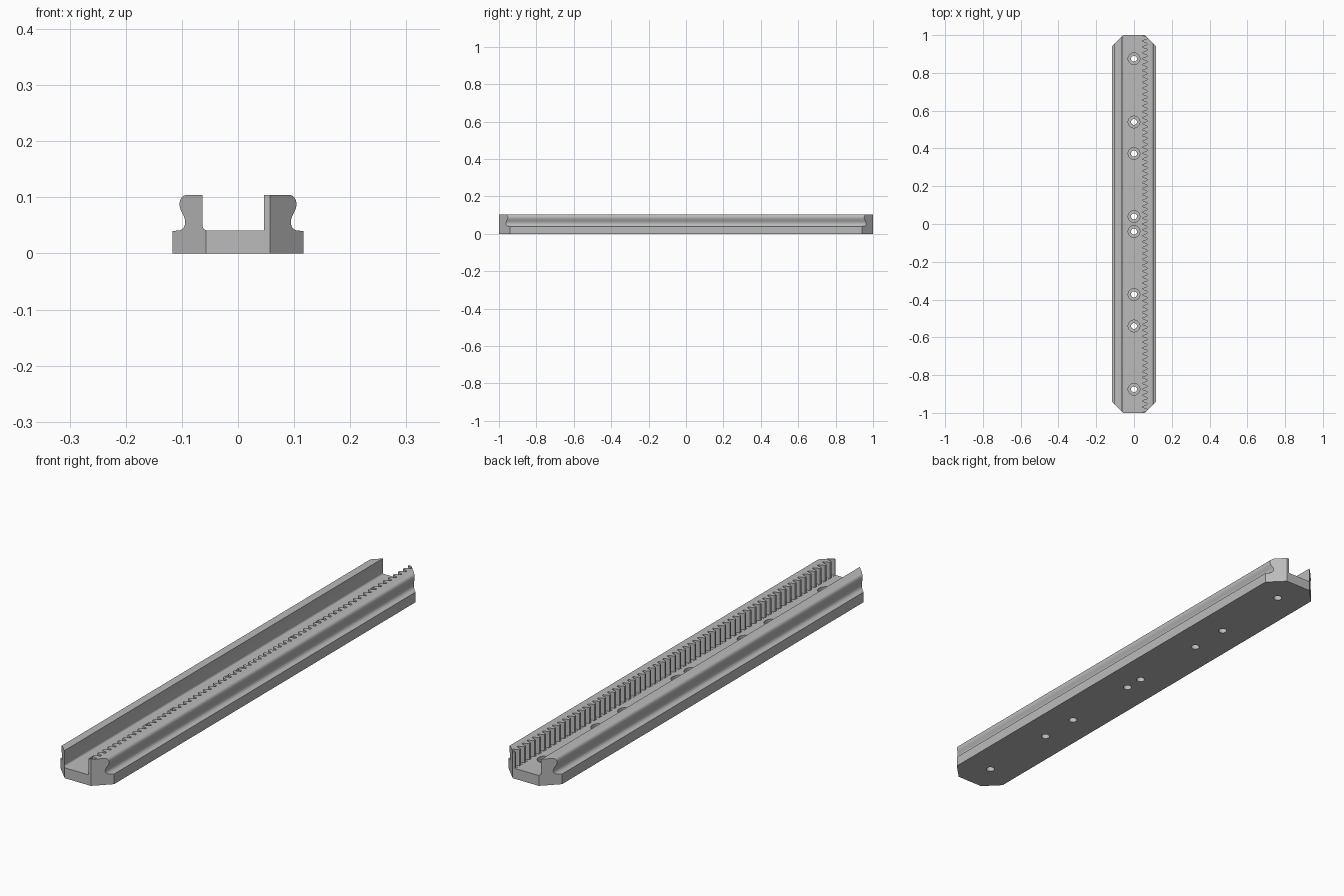
import bpy, bmesh, math

if "Cube" in bpy.data.objects:
    bpy.data.objects.remove(bpy.data.objects["Cube"])

grey = bpy.data.materials.new("machined_grey")
grey.diffuse_color = (0.5, 0.5, 0.5, 1)
grey.use_nodes = True
grey.node_tree.nodes["Principled BSDF"].inputs["Base Color"].default_value = grey.diffuse_color


def add_prism(bm, pts, lo, hi, along="z"):
    """Extrude a 2D outline along z (pts = x,y) or along y (pts = x,z)."""
    put = (lambda p, t: (p[0], p[1], t)) if along == "z" else (lambda p, t: (p[0], t, p[1]))
    a = [bm.verts.new(put(p, lo)) for p in pts]
    b = [bm.verts.new(put(p, hi)) for p in pts]
    n = len(pts)
    bm.faces.new(a)
    bm.faces.new(b[::-1])
    for i in range(n):
        j = (i + 1) % n
        bm.faces.new((a[j], a[i], b[i], b[j]))


def make_object(name, bm):
    bmesh.ops.recalc_face_normals(bm, faces=bm.faces[:])
    me = bpy.data.meshes.new(name)
    bm.to_mesh(me)
    bm.free()
    ob = bpy.data.objects.new(name, me)
    bpy.context.collection.objects.link(ob)
    return ob


def circle(y, r, n=32):
    return [(r * math.cos(2 * math.pi * i / n), y + r * math.sin(2 * math.pi * i / n))
            for i in range(n)]


FLOOR, TOP, TIP = 0.041, 0.1045, 0.046

# Rail: U-shaped cross-section with grooved outer flanks
flank = [(0.117, 0), (0.117, 0.04), (0.104, 0.041), (0.099, 0.0435), (0.0955, 0.048),
         (0.094, 0.054), (0.0945, 0.060), (0.0965, 0.066), (0.100, 0.073), (0.103, 0.080),
         (0.1045, 0.087), (0.1035, 0.094), (0.101, 0.0995), (0.097, 0.103), (0.092, TOP)]
fillet = [(-0.055 - 0.008 * math.sin(a), FLOOR + 0.008 * (1 - math.cos(a)))
          for a in (i * math.pi / 12 for i in range(7))]
section = flank + [(TIP, TOP), (TIP, FLOOR)] + fillet + [(-0.063, TOP)]
section += [(-x, z) for x, z in reversed(flank)]
bm = bmesh.new()
add_prism(bm, section, -1.1, 1.1, "y")
rail = make_object("toothed_guide_rail", bm)
rail.data.materials.append(grey)

# Plan outline with chamfered ends
plan = [(0.057, -1), (0.137, -0.92), (0.137, 0.92), (0.057, 1),
        (-0.057, 1), (-0.137, 0.92), (-0.137, -0.92), (-0.057, -1)]
bm = bmesh.new()
add_prism(bm, plan, -0.1, 0.3)
ends = make_object("end_chamfer_cutter", bm)

# Gaps between the rack teeth
bm = bmesh.new()
teeth = 64
pitch = 2 / teeth
for i in range(teeth):
    y = -1 + (i + 0.5) * pitch
    add_prism(bm, [(0.040, y - 0.0137), (0.0685, y - 0.0033),
                   (0.0685, y + 0.0033), (0.040, y + 0.0137)], FLOOR + 0.0003, 0.2)
gaps = make_object("tooth_gap_cutter", bm)

# Screw holes with counterbores
bores, holes = bmesh.new(), bmesh.new()
for y in (0.04, 0.373, 0.54, 0.875):
    for s in (-1, 1):
        add_prism(bores, circle(s * y, 0.031), 0.02, 0.08)
        add_prism(holes, circle(s * y, 0.016), -0.1, 0.06)
bores = make_object("counterbore_cutter", bores)
holes = make_object("hole_cutter", holes)

# Cut the rail, bake the result and drop the cutters
cutters = [(ends, "INTERSECT"), (gaps, "DIFFERENCE"), (bores, "DIFFERENCE"), (holes, "DIFFERENCE")]
for cutter, operation in cutters:
    cutter.hide_render = True
    m = rail.modifiers.new(cutter.name, "BOOLEAN")
    m.object, m.operation, m.solver = cutter, operation, "EXACT"
bpy.context.view_layer.update()
baked = bpy.data.meshes.new_from_object(
    rail.evaluated_get(bpy.context.evaluated_depsgraph_get()))
rail.modifiers.clear()
rail.data = baked
baked.materials.clear()
baked.materials.append(grey)
for p in baked.polygons:
    p.material_index = 0
for cutter, _ in cutters:
    bpy.data.objects.remove(cutter)

bpy.context.view_layer.objects.active = rail
rail.select_set(True)
bpy.ops.object.shade_smooth_by_angle(angle=math.radians(30))
